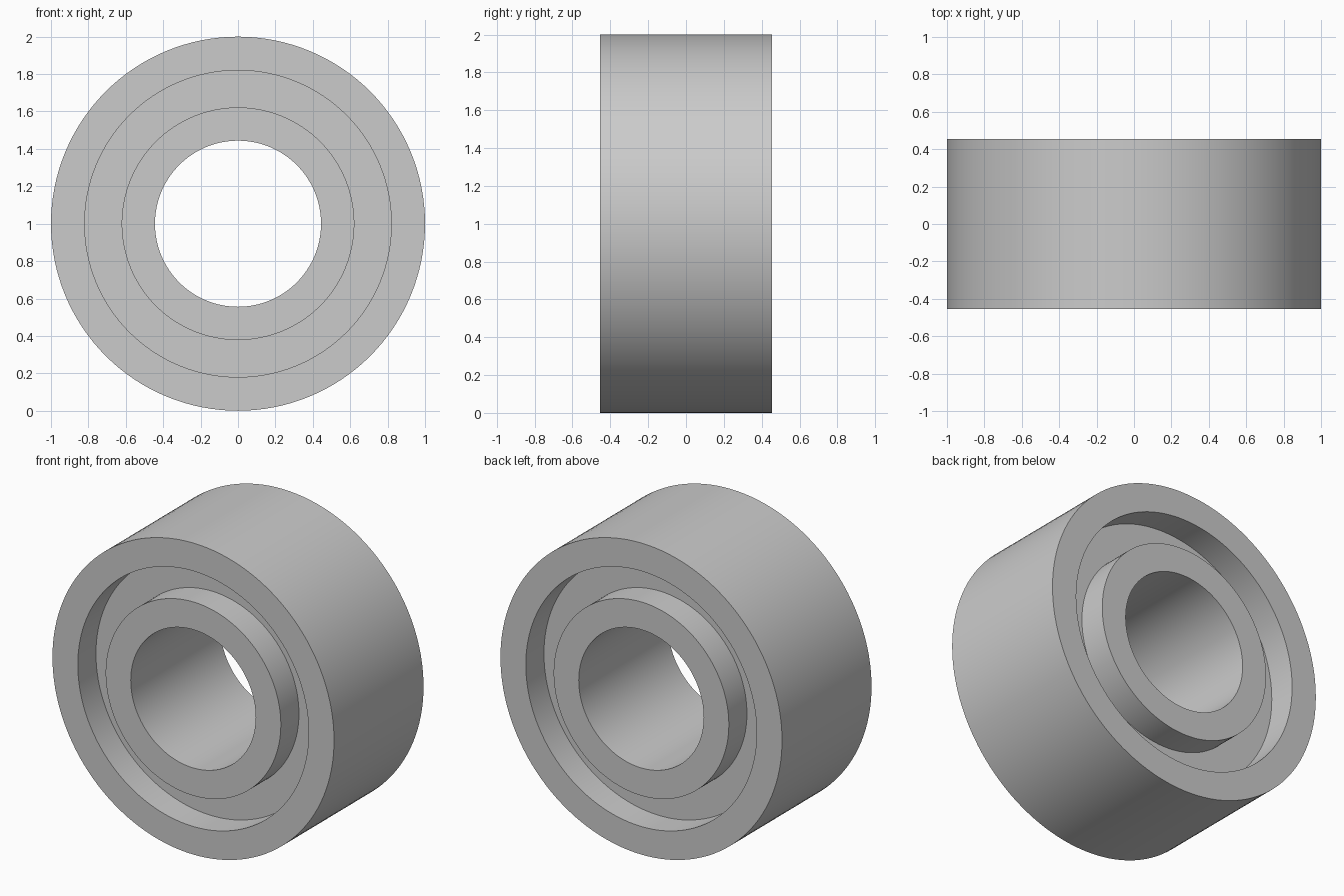
import bpy, bmesh, math

if "Cube" in bpy.data.objects:
    bpy.data.objects.remove(bpy.data.objects["Cube"])

# Closed ring profile (radius, y), revolved around the y axis
R_OUT, R_GROOVE_OUT, R_GROOVE_IN, R_BORE = 1.0, 0.82, 0.622, 0.444
HALF, FLOOR = 0.454, 0.27
front = [(R_OUT, -HALF), (R_GROOVE_OUT, -HALF), (R_GROOVE_OUT, -FLOOR),
         (R_GROOVE_IN, -FLOOR), (R_GROOVE_IN, -HALF), (R_BORE, -HALF)]
profile = front + [(r, -y) for r, y in reversed(front)]
SEGMENTS = 128

bm = bmesh.new()
rings = []
for i in range(SEGMENTS):
    a = 2 * math.pi * i / SEGMENTS
    rings.append([bm.verts.new((r * math.cos(a), y, 1 + r * math.sin(a))) for r, y in profile])
for i, ring in enumerate(rings):
    nxt = rings[(i + 1) % SEGMENTS]
    for j in range(len(profile)):
        k = (j + 1) % len(profile)
        bm.faces.new((ring[j], ring[k], nxt[k], nxt[j]))
bmesh.ops.recalc_face_normals(bm, faces=bm.faces)
mesh = bpy.data.meshes.new("bearing_ring")
bm.to_mesh(mesh)
bm.free()

# Single plain grey
mat = bpy.data.materials.new("light grey")
mat.diffuse_color = (0.6, 0.6, 0.6, 1)
mat.use_nodes = True
mat.node_tree.nodes["Principled BSDF"].inputs["Base Color"].default_value = mat.diffuse_color
mesh.materials.append(mat)

ring_obj = bpy.data.objects.new("bearing_ring", mesh)
bpy.context.collection.objects.link(ring_obj)
bpy.context.view_layer.objects.active = ring_obj
ring_obj.select_set(True)
bpy.ops.object.shade_smooth_by_angle(angle=math.radians(30))
